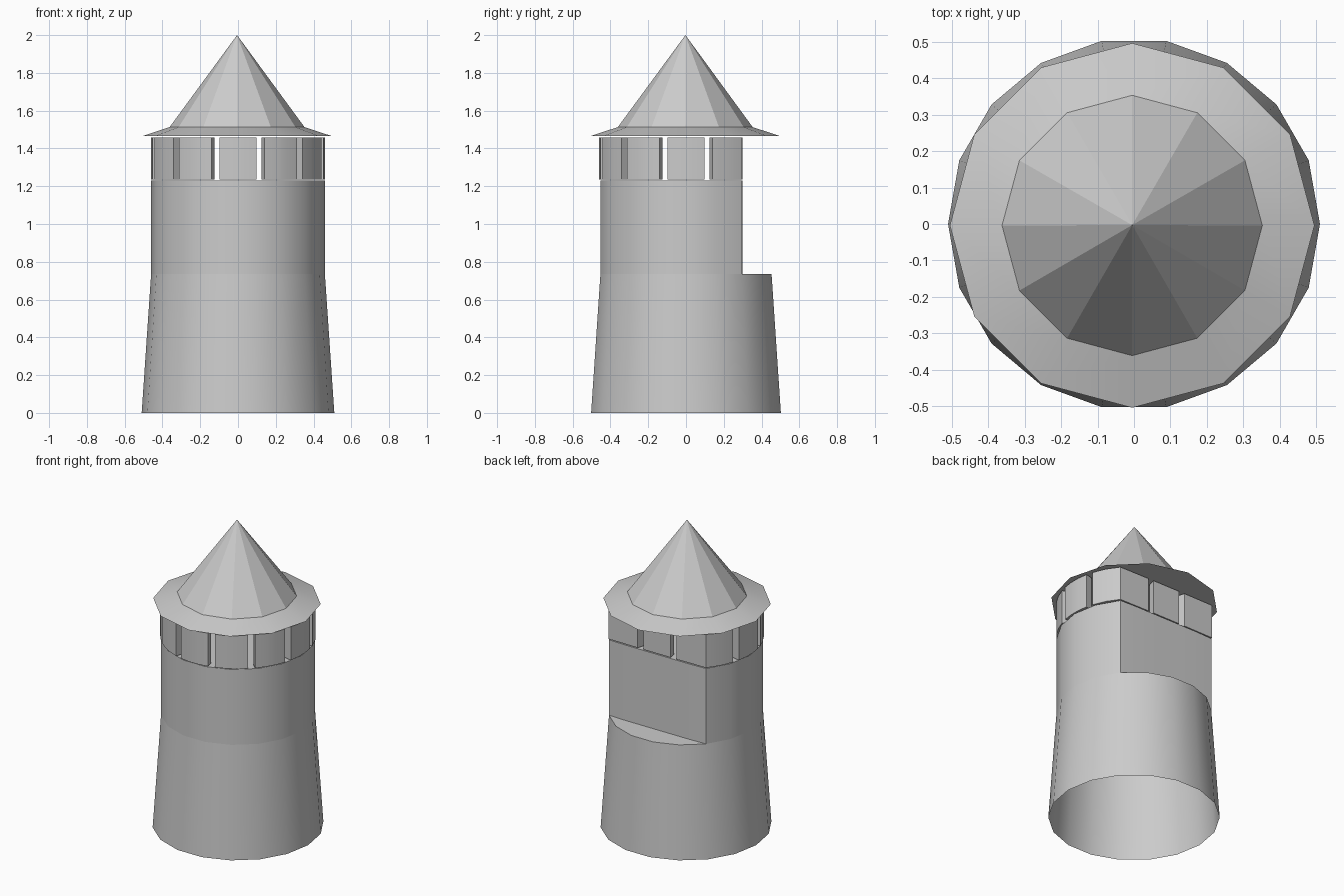
import bpy, bmesh
from math import sin, cos, radians

if "Cube" in bpy.data.objects:
    bpy.data.objects.remove(bpy.data.objects["Cube"])

BACK = 0.30  # flat rear wall


def ring(n, r, z, back=None, cx=0.0, cy=0.0):
    pts = []
    for i in range(n):
        a = radians(360 * i / n)
        y = cy + r * sin(a)
        pts.append((cx + r * cos(a), y if back is None else min(y, back), z))
    return pts


def make(name, bm, smooth=False):
    bmesh.ops.recalc_face_normals(bm, faces=bm.faces)
    me = bpy.data.meshes.new(name)
    bm.to_mesh(me)
    bm.free()
    ob = bpy.data.objects.new(name, me)
    bpy.context.collection.objects.link(ob)
    if smooth:
        bpy.ops.object.select_all(action='DESELECT')
        ob.select_set(True)
        bpy.context.view_layer.objects.active = ob
        bpy.ops.object.shade_smooth_by_angle(angle=radians(29))
    return ob


def loft(name, rings, bottom=False, top=False, smooth=False):
    """Skin equal-length rings; a one-point ring makes an apex."""
    bm = bmesh.new()
    loops = [[bm.verts.new(p) for p in r] for r in rings]
    for a, b in zip(loops, loops[1:]):
        n = len(a)
        for i in range(n):
            j = (i + 1) % n
            if len(b) == 1:
                bm.faces.new((a[i], a[j], b[0]))
            else:
                bm.faces.new((a[i], a[j], b[j], b[i]))
    if bottom:
        bm.faces.new(loops[0][::-1])
    if top:
        bm.faces.new(loops[-1])
    return make(name, bm, smooth)


# Tapered base, open underneath, with a ledge at the top
loft("tower_base", [ring(18, 0.51, 0), ring(18, 0.46, 0.735)], top=True, smooth=True)

# Upper shaft with flattened back
loft("tower_shaft", [ring(18, 0.46, 0.735, BACK), ring(18, 0.46, 1.23, BACK)],
     top=True, smooth=True)


# Parapet blocks separated by narrow slots
def block(name, angles, r=0.463, t=0.05, z0=1.236, z1=1.458):
    outer = [(r * cos(radians(a)), min(r * sin(radians(a)), BACK)) for a in angles]
    inner = [((r - t) * cos(radians(a)), min((r - t) * sin(radians(a)), BACK - t))
             for a in angles]
    plan = outer + inner[::-1]
    loft(name, [[(x, y, z) for x, y in plan] for z in (z0, z1)],
         bottom=True, top=True, smooth=True)


HALF = 12.3
for k in range(7):
    c = 180 + 30 * k
    block(f"parapet_block_{k + 1}", [c + HALF * s for s in (-1, -0.33, 0.33, 1)])
corner = [30 - HALF, 29, 40, 60 + HALF]
block("parapet_corner_right", corner)
block("parapet_corner_left", [180 - a for a in reversed(corner)])
block("parapet_back", [90 - HALF, 90, 90 + HALF])

# Roof: shallow brim and twelve-sided spire
off = dict(cx=-0.005, cy=-0.004)
eave, neck = ring(12, 0.5, 1.466, **off), ring(12, 0.357, 1.513, **off)
loft("roof_brim", [eave, neck], bottom=True, smooth=True)
loft("roof_spire", [neck, [(-0.005, -0.003, 2.0)]])
